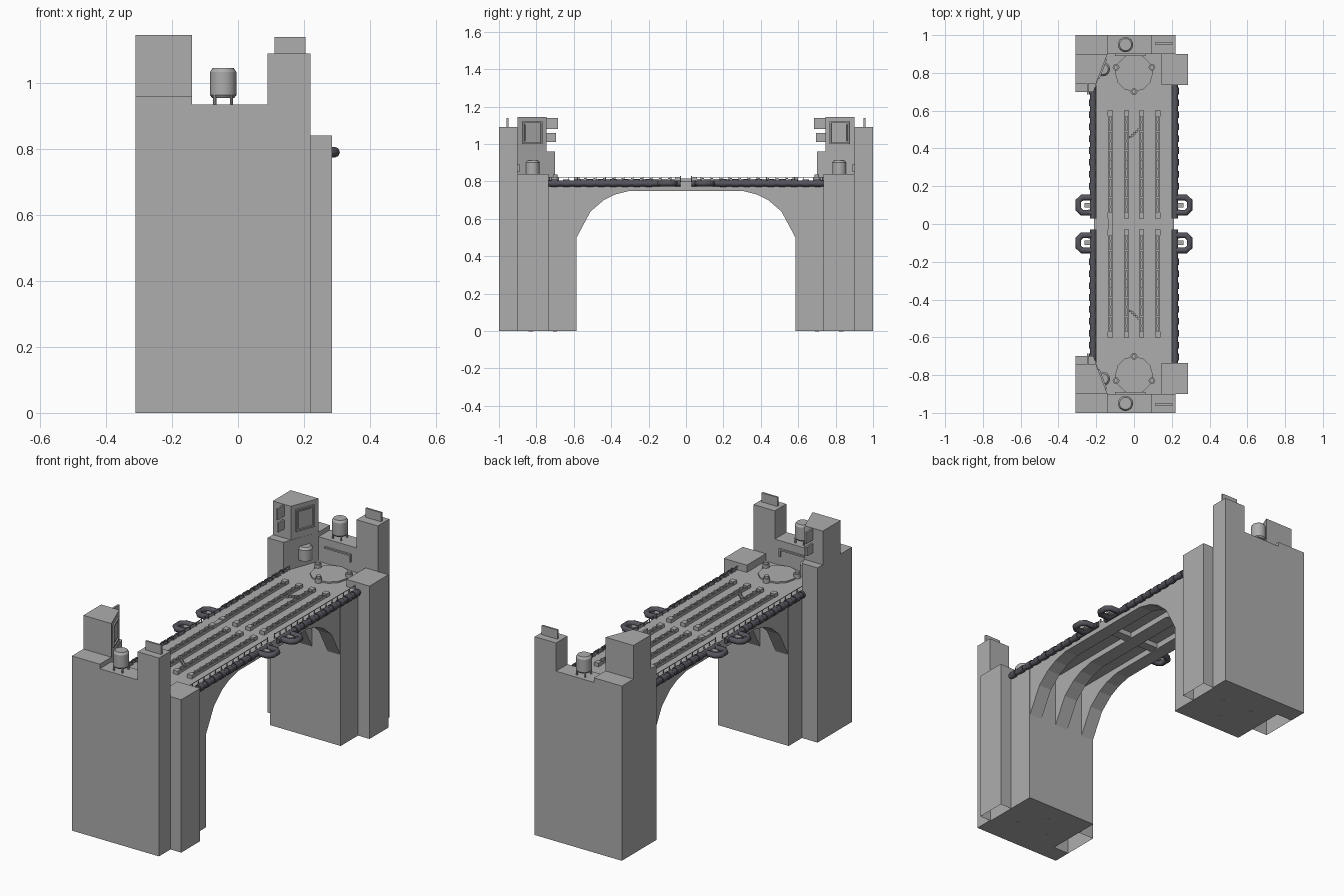
import bpy, bmesh, math
from mathutils import Matrix, Vector

cube = bpy.data.objects.get("Cube")
if cube:
    bpy.data.objects.remove(cube, do_unlink=True)


def material(name, colour):
    mat = bpy.data.materials.new(name)
    mat.use_nodes = True
    mat.diffuse_color = (*colour, 1)
    mat.node_tree.nodes["Principled BSDF"].inputs["Base Color"].default_value = (*colour, 1)
    return mat


concrete = material("concrete grey", (.42, .42, .42))
dark = material("dark pipe", (.09, .09, .11))


def finish(name, bm, mat, mirror="", smooth=False):
    """Turn a bmesh into an object, mirrored about the world axes named in mirror."""
    mesh = bpy.data.meshes.new(name)
    bmesh.ops.recalc_face_normals(bm, faces=bm.faces)
    bm.to_mesh(mesh)
    bm.free()
    mesh.materials.append(mat)
    obj = bpy.data.objects.new(name, mesh)
    bpy.context.collection.objects.link(obj)
    if mirror:
        mod = obj.modifiers.new("Mirror", "MIRROR")
        mod.use_axis = ["x" in mirror, "y" in mirror, False]
        mod.use_mirror_merge = False
    if smooth:
        bpy.ops.object.select_all(action="DESELECT")
        obj.select_set(True)
        bpy.context.view_layer.objects.active = obj
        bpy.ops.object.shade_smooth_by_angle(angle=math.radians(40))
    return obj


def add_prism(bm, points, axis, low, high, open_bottom=False):
    """Extrude a 2D outline along an axis."""
    place = {"x": lambda p, d: (d, p[0], p[1]),
             "y": lambda p, d: (p[0], d, p[1]),
             "z": lambda p, d: (p[0], p[1], d)}[axis]
    start = [bm.verts.new(place(p, low)) for p in points]
    end = [bm.verts.new(place(p, high)) for p in points]
    if not open_bottom:
        bm.faces.new(start)
    bm.faces.new(end)
    for i in range(len(points)):
        j = (i + 1) % len(points)
        bm.faces.new((start[i], start[j], end[j], end[i]))


def prism(name, points, axis, low, high, mirror="y", open_bottom=False):
    bm = bmesh.new()
    add_prism(bm, points, axis, low, high, open_bottom)
    return finish(name, bm, concrete, mirror)


def add_box(bm, x, y, z):
    add_prism(bm, [(x[0], y[0]), (x[1], y[0]), (x[1], y[1]), (x[0], y[1])], "z", *z)


def box(name, x, y, z, mirror="y", mat=concrete):
    bm = bmesh.new()
    add_box(bm, x, y, z)
    return finish(name, bm, mat, mirror)


def add_cylinder(bm, centre, radius, low, high, sides=16, top=None):
    spot = Matrix.Translation((centre[0], centre[1], (low + high) / 2))
    bmesh.ops.create_cone(bm, cap_ends=True, segments=sides, radius1=radius,
                          radius2=top or radius, depth=high - low, matrix=spot)


# Towers: outer wall, core pier and side buttresses
prism("outer_wall", [(-.31, 0), (.22, 0), (.22, 1.09), (.09, 1.09), (.09, .935),
                     (-.14, .935), (-.14, .96), (-.31, .96)], "y", .9, 1)
box("pier_core", (-.215, .215), (.585, .9), (0, .8))


def tapered(inner_y, inner_x):
    return [(-.31, .9), (-.14, .9), (inner_x, inner_y), (-.31, inner_y)]


prism("control_tower_base", tapered(.7, -.215), "z", 0, .96, open_bottom=True)
prism("control_tower", tapered(.745, -.2), "z", .96, 1.145)
prism("side_buttress", [(.145, .735), (.285, .735), (.285, .9), (.145, .9)],
      "z", 0, .84, open_bottom=True)

# Slanted window panel: a frame of four bars around a thin pane
bm = bmesh.new()
for x, z in [((-.055, .055), (1, 1.008)), ((-.055, .055), (1.112, 1.12)),
             ((-.055, -.047), (1, 1.12)), ((.047, .055), (1, 1.12))]:
    add_box(bm, x, (-.008, .008), z)
add_box(bm, (-.04, .04), (-.003, .003), (1.015, 1.105))
slant = math.atan2(.155, .06)
bm.transform(Matrix.Translation((-.17, .8225, 0)) @ Matrix.Rotation(slant, 4, "Z"))
finish("tower_window", bm, concrete, "y")

# Signs and small fittings
box("upper_side_sign", (-.25, -.24), (.685, .745), (1.08, 1.14))
box("lower_side_sign", (-.25, -.24), (.695, .745), (1.01, 1.06))
box("roof_sign", (.11, .205), (.95, .96), (1.09, 1.14))
box("wall_rail", (-.1, .06), (.89, .9), (.885, .893))
box("wall_rail_drop", (.052, .06), (.89, .9), (.85, .885))

# Water tank on four legs
bm = bmesh.new()
tank = Vector((-.045, .95))
add_cylinder(bm, tank, .034, .955, .963, top=.04)
add_cylinder(bm, tank, .04, .963, 1.033)
add_cylinder(bm, tank, .04, 1.033, 1.045, top=.032)
for i in range(4):
    turn = math.radians(45 + 90 * i)
    add_cylinder(bm, tank + .036 * Vector((math.cos(turn), math.sin(turn))), .005, .93, .965, 8)
finish("roof_tank", bm, concrete, "y", True)

# Wall boiler against the slanted tower face
bm = bmesh.new()
add_cylinder(bm, (-.165, .82), .038, .84, .9)
add_cylinder(bm, (-.165, .82), .038, .9, .912, top=.028)
finish("wall_boiler", bm, concrete, "y", True)

# Three shafts run through each pier, around a low landing
shafts = [(-.095, .83), (.095, .83), (0, .7)]
bm = bmesh.new()
for spot in shafts:
    add_cylinder(bm, spot, .011, -.001, .815, 12)
    add_cylinder(bm, spot, .018, .8, .825, 12)
    add_cylinder(bm, spot, .012, .825, .836, 12)
finish("pier_shafts", bm, concrete, "y", True)
bm = bmesh.new()
add_cylinder(bm, (0, .8), .1, .795, .808, 12)
finish("landing_plate", bm, concrete, "y")

# Arch ribs and deck
arch = [(0, .75), (.3, .75), (.38, .73), (.44, .7), (.51, .64), (.585, .5), (.585, .8), (0, .8)]
prism("outer_rib", arch, "x", .135, .212, "xy")
prism("middle_rib", arch, "x", -.04, .04, "y")
box("deck_slab", (-.2, .2), (0, .585), (.782, .8))
box("cross_beam", (-.2, .2), (-.025, .025), (.755, .79), "")

# Deck tracks: paired rails with regular sleepers and end stops
bm = bmesh.new()
for x in (-.125, -.04, .04, .125):
    for side in (-.009, .009):
        add_box(bm, (x + side - .003, x + side + .003), (.03, .6), (.8, .814))
    for i in range(12):
        y = .04 + .05 * i
        add_box(bm, (x - .012, x + .012), (y - .005, y + .005), (.8, .818))
    for y in (.03, .57):
        add_box(bm, (x - .014, x + .014), (y, y + .03), (.8, .82))
finish("deck_tracks", bm, concrete, "y")
box("centre_link", (-.138, -.112), (-.06, .06), (.8, .815), "")

# Diagonal run of small steps on the deck
bm = bmesh.new()
for i in range(5):
    x, y = -.02 + .011 * i, .46 + .01 * i
    add_box(bm, (x - .006, x + .006), (y - .006, y + .006), (.8, .81))
finish("deck_steps", bm, concrete, "y")

# Edge fence
bm = bmesh.new()
add_box(bm, (.198, .201), (.03, .735), (.82, .823))
for i in range(15):
    y = .03 + .05 * i
    add_box(bm, (.198, .202), (y - .002, y + .002), (.8, .828 if i == 0 else .823))
finish("edge_fence", bm, concrete, "xy")

# Edge pipes with bent loops near midspan
curve = bpy.data.curves.new("edge_pipes", "CURVE")
curve.dimensions = "3D"
curve.bevel_depth = .016
curve.bevel_resolution = 2
curve.use_fill_caps = True
straight = [(.217, .03), (.217, .74)]
loop = [(.215, .06), (.275, .06), (.294, .078), (.294, .122), (.275, .14), (.215, .14)]
for path in (straight, loop):
    for sx in (-1, 1):
        for sy in (-1, 1):
            spline = curve.splines.new("POLY")
            spline.points.add(len(path) - 1)
            for point, (x, y) in zip(spline.points, path):
                point.co = (sx * x, sy * y, .79, 1)
curve.materials.append(dark)
bpy.context.collection.objects.link(bpy.data.objects.new("edge_pipes", curve))

# Pipe collars and loop brackets
bm = bmesh.new()
lay = Matrix.Rotation(math.pi / 2, 4, "X")
for i in range(9):
    bmesh.ops.create_cone(bm, cap_ends=True, segments=12, radius1=.02, radius2=.02, depth=.035,
                          matrix=Matrix.Translation((.217, .2 + .063 * i, .79)) @ lay)
finish("pipe_collars", bm, dark, "xy", True)
box("loop_bracket", (.225, .262), (.088, .112), (.783, .797), "xy")
